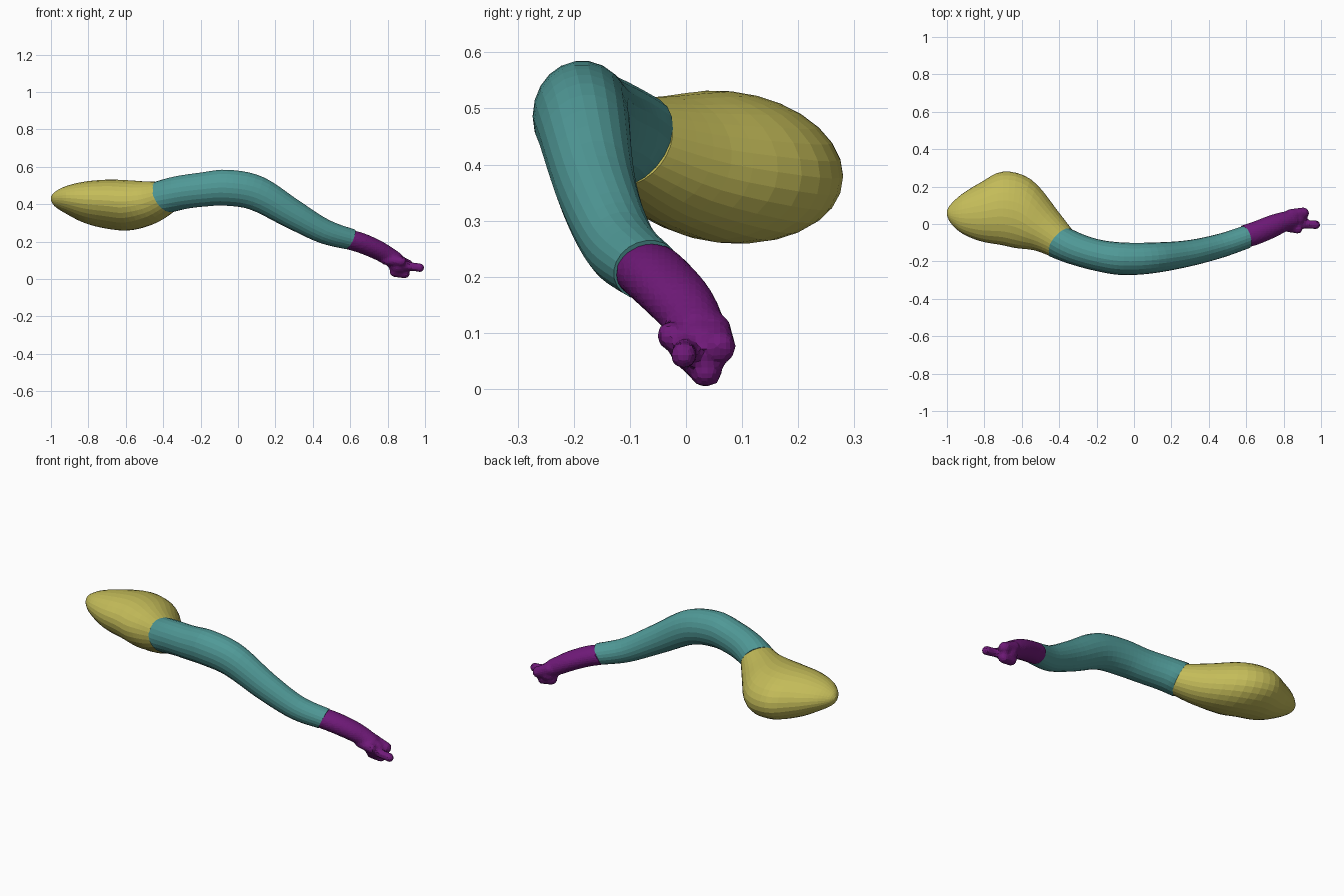
import bpy, bmesh, math
from mathutils import Vector, Matrix

if "Cube" in bpy.data.objects:
    bpy.data.objects.remove(bpy.data.objects["Cube"])


def material(name, color):
    m = bpy.data.materials.new(name)
    m.diffuse_color = (*color, 1)
    m.use_nodes = True
    m.node_tree.nodes["Principled BSDF"].inputs["Base Color"].default_value = m.diffuse_color
    return m


def catmull(p, i, t):
    a, b, c, d = (p[max(0, min(len(p) - 1, i + k))] for k in (-1, 0, 1, 2))
    return [0.5 * (2 * q + (r - o) * t + (2 * o - 5 * q + 4 * r - s) * t * t
                   + (3 * q - o - 3 * r + s) * t ** 3) for o, q, r, s in zip(a, b, c, d)]


def loft(bm, rows, normals, steps, sides, shear=0.0):
    """Smooth skin through elliptical rings given as (x, y, z, half width, half height)."""
    keys = []
    for i, r in enumerate(rows):
        lo, hi = rows[max(0, i - 1)], rows[min(len(rows) - 1, i + 1)]
        n = Vector(normals[i]) if i in normals else Vector(hi[:3]) - Vector(lo[:3])
        keys.append([*r, *n.normalized()])
    samples = [catmull(keys, i, s / steps) for i in range(len(keys) - 1) for s in range(steps)]
    samples.append(keys[-1])
    rings = []
    for x, y, z, a, b, *n in samples:
        n = Vector(n).normalized()
        side = n.cross(Vector((0, 0, 1))).normalized()
        up = side.cross(n)
        ring = []
        for k in range(sides):
            t = math.tau * k / sides
            off = side * a * math.cos(t) + up * b * math.sin(t)
            off.z -= shear * off.y
            ring.append(bm.verts.new(Vector((x, y, z)) + off))
        rings.append(ring)
    for r, s in zip(rings, rings[1:]):
        for k in range(sides):
            j = (k + 1) % sides
            bm.faces.new((r[k], r[j], s[j], s[k]))
    bm.faces.new(rings[0][::-1])
    bm.faces.new(rings[-1])


def finish(name, bm, mat):
    bmesh.ops.recalc_face_normals(bm, faces=bm.faces[:])
    me = bpy.data.meshes.new(name)
    bm.to_mesh(me)
    bm.free()
    ob = bpy.data.objects.new(name, me)
    bpy.context.collection.objects.link(ob)
    me.materials.append(mat)
    return ob


def blob(bm, center, radii):
    m = Matrix.Translation(center) @ Matrix.Diagonal((*radii, 1))
    bmesh.ops.create_icosphere(bm, subdivisions=3, radius=1, matrix=m)


def finger(bm, p, q, r):
    p, q = Vector(p), Vector(q)
    for i in range(6):
        blob(bm, p.lerp(q, i / 5), (r, r, r))


neck = (0.70, -0.55, 0.45)

# Shoulder: broad flattened teardrop narrowing into the oblique neck ring
bm = bmesh.new()
rows = [(-1.0, 0.06, 0.43, 0.012, 0.01),
        (-0.98, 0.055, 0.427, 0.05, 0.038),
        (-0.92, 0.055, 0.423, 0.105, 0.073),
        (-0.82, 0.065, 0.41, 0.157, 0.11),
        (-0.70, 0.083, 0.40, 0.197, 0.13),
        (-0.59, 0.055, 0.395, 0.188, 0.134),
        (-0.475, -0.03, 0.412, 0.125, 0.117),
        (-0.39, -0.10, 0.44, 0.092, 0.092)]
tilt = {i: (1, 0, 0) for i in range(5)}
tilt.update({5: (0.97, -0.2, 0.08), 6: (0.85, -0.45, 0.3), 7: neck})
loft(bm, rows, tilt, 4, 28, shear=0.1)
finish("shoulder", bm, material("yellow", (0.55, 0.50, 0.10)))

# Sleeve: tapering bent tube
bm = bmesh.new()
rows = [(-0.395, -0.10, 0.44, 0.092, 0.093),
        (-0.30, -0.137, 0.463, 0.086, 0.091),
        (-0.19, -0.168, 0.478, 0.084, 0.092),
        (-0.06, -0.186, 0.488, 0.087, 0.097),
        (0.10, -0.181, 0.458, 0.082, 0.094),
        (0.29, -0.157, 0.348, 0.070, 0.079),
        (0.46, -0.117, 0.255, 0.064, 0.066),
        (0.60, -0.07, 0.212, 0.061, 0.058)]
loft(bm, rows, {0: neck, 7: (0.85, 0.25, -0.40)}, 5, 22)
finish("sleeve", bm, material("teal", (0.08, 0.32, 0.31)))

# Forearm and fist, fused into one skin
bm = bmesh.new()
rows = [(0.59, -0.068, 0.212, 0.062, 0.054),
        (0.66, -0.045, 0.192, 0.062, 0.054),
        (0.74, -0.012, 0.158, 0.060, 0.052),
        (0.80, 0.012, 0.125, 0.053, 0.049),
        (0.85, 0.025, 0.095, 0.050, 0.045)]
loft(bm, rows, {0: (0.85, 0.25, -0.40)}, 4, 20)
blob(bm, (0.86, 0.025, 0.075), (0.055, 0.055, 0.05))
finger(bm, (0.79, -0.012, 0.10), (0.875, -0.026, 0.095), 0.026)
finger(bm, (0.84, 0.05, 0.105), (0.905, 0.058, 0.075), 0.031)
finger(bm, (0.84, 0.03, 0.04), (0.89, 0.035, 0.033), 0.03)
finger(bm, (0.87, 0.0, 0.075), (0.972, -0.004, 0.06), 0.024)
hand = finish("hand", bm, material("purple", (0.16, 0.01, 0.19)))
mod = hand.modifiers.new("fuse", 'REMESH')
mod.mode = 'VOXEL'
mod.voxel_size = 0.011
mod.use_smooth_shade = False
